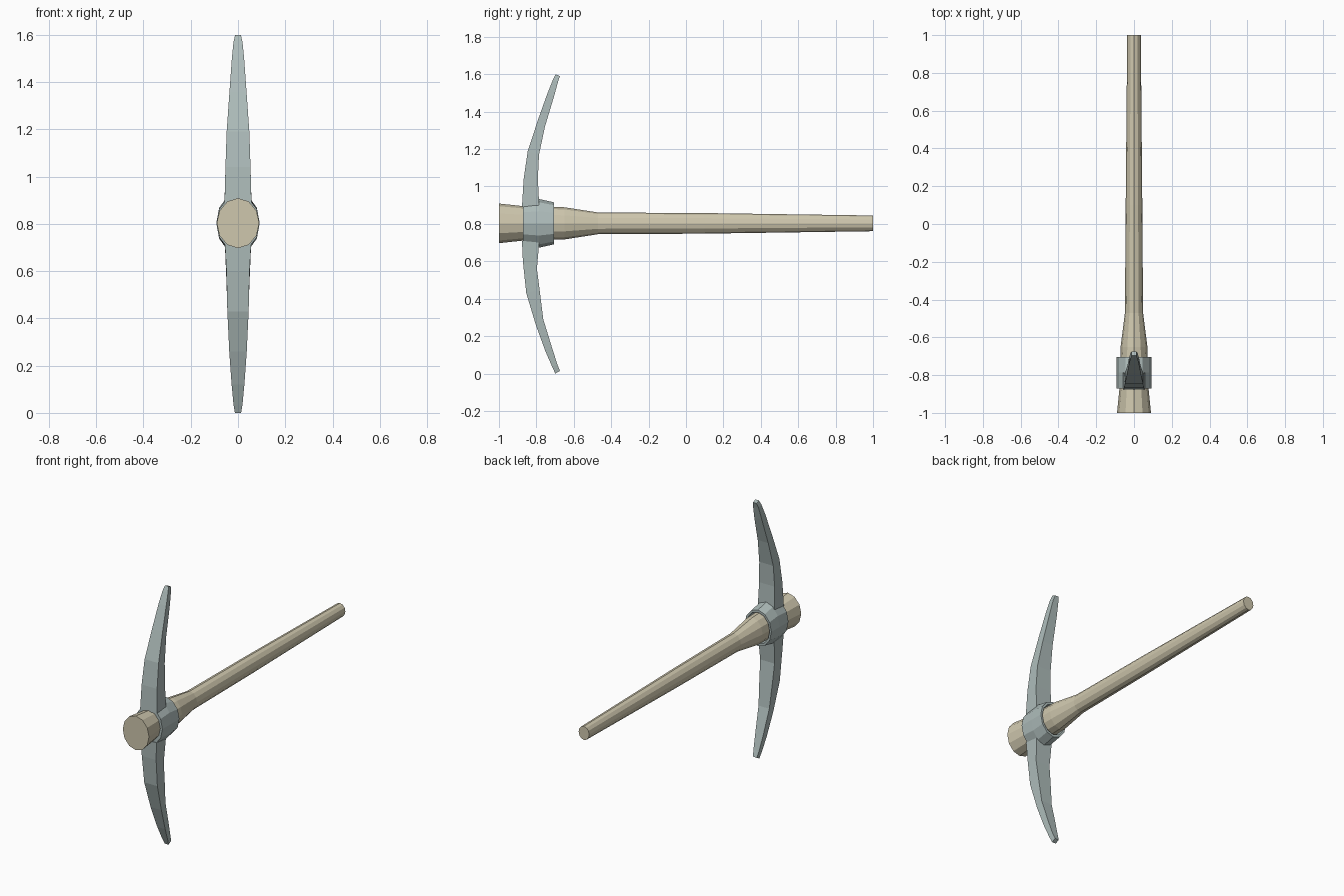
import bpy, math

if "Cube" in bpy.data.objects:
    bpy.data.objects.remove(bpy.data.objects["Cube"])

ZC = 0.803  # height of the handle axis


def material(name, color):
    m = bpy.data.materials.new(name)
    m.diffuse_color = (*color, 1)
    m.use_nodes = True
    m.node_tree.nodes["Principled BSDF"].inputs["Base Color"].default_value = m.diffuse_color
    return m


wood = material("wood", (0.62, 0.57, 0.42))
steel = material("steel", (0.42, 0.50, 0.49))


def loft(name, rings, mat, caps=True):
    """Skin equal-length rings of points; without caps the loft closes on itself."""
    n, count = len(rings[0]), len(rings)
    verts = [p for r in rings for p in r]
    faces = []
    for i in range(count - 1 if caps else count):
        a, b = i * n, ((i + 1) % count) * n
        for j in range(n):
            k = (j + 1) % n
            faces.append((a + j, a + k, b + k, b + j))
    if caps:
        faces.append(tuple(reversed(range(n))))
        faces.append(tuple(range((count - 1) * n, count * n)))
    mesh = bpy.data.meshes.new(name)
    mesh.from_pydata(verts, [], faces)
    mesh.materials.append(mat)
    obj = bpy.data.objects.new(name, mesh)
    bpy.context.collection.objects.link(obj)
    # consistent outward normals
    import bmesh
    bm = bmesh.new()
    bm.from_mesh(mesh)
    bmesh.ops.recalc_face_normals(bm, faces=bm.faces)
    bm.to_mesh(mesh)
    bm.free()
    return obj


def oval(y, rx, rz, sides=12):
    return [(rx * math.cos(t), y, ZC + rz * math.sin(t))
            for t in (2 * math.pi * i / sides for i in range(sides))]


def oval_top_shift(y, rx, rz):
    return oval(y, rx, rz)


# wooden handle, flared at the head end: (y, x radius, z radius)
handle = [(-1, .090, .106), (-.87, .077, .092), (-.65, .071, .086),
          (-.47, .048, .058), (.1, .044, .055), (1, .036, .042)]
loft("handle", [oval(*h) for h in handle], wood)

# steel collar: a closed hollow ring around the handle
collar = [(-.872, .092, .118), (-.785, .092, .130), (-.705, .092, .112),
          (-.705, .080, .097), (-.872, .078, .093)]
loft("collar", [oval(*c) for c in collar], steel, caps=False)


# curved picks: (front y, front z, back y, back z, half width)
def pick(name, stations):
    rings = []
    for fy, fz, by, bz, w in stations:
        rings.append([(-w, fy, fz), (w, fy, fz), (w, by, bz), (-w, by, bz)])
    loft(name, rings, steel)


pick("upper_pick", [
    (-.877, .89, -.785, .90, .057), (-.868, 1.04, -.792, 1.04, .053),
    (-.846, 1.19, -.786, 1.17, .048), (-.790, 1.36, -.754, 1.32, .036),
    (-.740, 1.50, -.706, 1.48, .026), (-.712, 1.57, -.684, 1.56, .019),
    (-.697, 1.60, -.674, 1.59, .012)])
pick("lower_pick", [
    (-.877, .71, -.785, .70, .055), (-.872, .60, -.797, .56, .049),
    (-.854, .43, -.783, .45, .045), (-.803, .26, -.763, .29, .037),
    (-.752, .12, -.717, .14, .027), (-.715, .035, -.688, .05, .019),
    (-.699, .0, -.674, .014, .013)])
